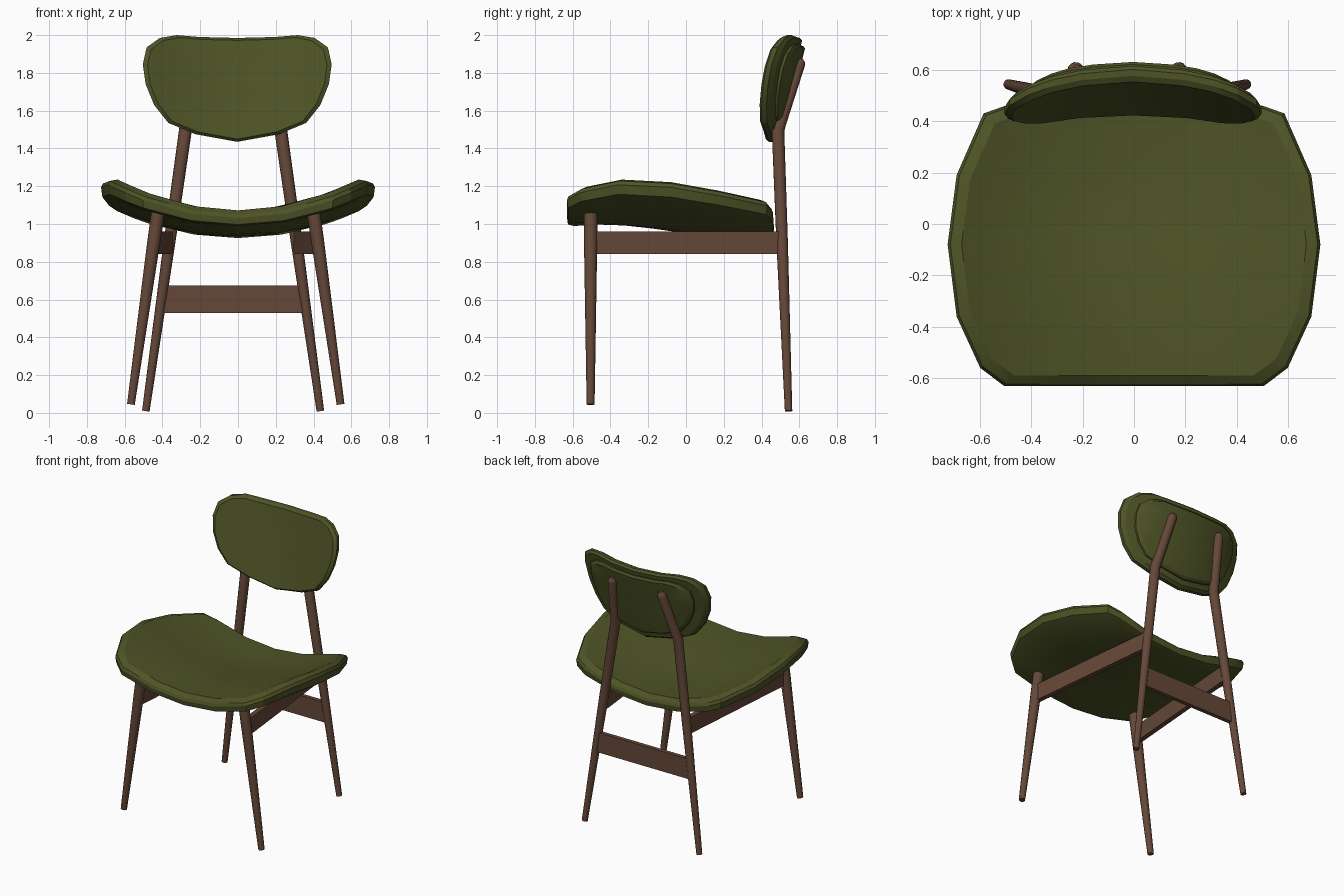
import bpy
import math
from math import radians
from mathutils import Vector

cube = bpy.data.objects.get("Cube")
if cube:
    bpy.data.objects.remove(cube, do_unlink=True)


def material(name, rgb):
    m = bpy.data.materials.new(name)
    m.use_nodes = True
    m.diffuse_color = (*rgb, 1)
    bsdf = m.node_tree.nodes["Principled BSDF"]
    bsdf.inputs["Base Color"].default_value = (*rgb, 1)
    bsdf.inputs["Roughness"].default_value = 0.8
    return m


OLIVE = material("olive upholstery", (0.075, 0.086, 0.019))
BROWN = material("brown wood", (0.130, 0.064, 0.040))


def finish(obj, mat, angle=25):
    obj.data.materials.clear()
    obj.data.materials.append(mat)
    bpy.ops.object.select_all(action='DESELECT')
    obj.select_set(True)
    bpy.context.view_layer.objects.active = obj
    if obj.type == 'CURVE':
        bpy.ops.object.convert(target='MESH')
        obj = bpy.context.object
    bpy.ops.object.shade_smooth_by_angle(angle=radians(angle))


def add_mesh(name, verts, faces, mat):
    me = bpy.data.meshes.new(name)
    me.from_pydata(verts, [], faces)
    me.update()
    obj = bpy.data.objects.new(name, me)
    bpy.context.collection.objects.link(obj)
    finish(obj, mat)


def mirrored(half):
    """Closed outline from a half outline that starts and ends on the centre line."""
    return half + [(-x, v) for x, v in reversed(half[1:-1])]


def cushion(name, outline, centre, rings, place, mat):
    """Loft scaled copies of an outline; place(x, v, offset) bends each one."""
    n = len(outline)
    verts, faces = [], []
    for scale, offset in rings:
        for x, v in outline:
            verts.append(place(x * scale, centre + (v - centre) * scale, offset))
    for r in range(len(rings) - 1):
        for i in range(n):
            j = (i + 1) % n
            a, b = r * n, (r + 1) * n
            faces.append((a + i, b + i, b + j, a + j))
    # Close both sides with a fan around the centre
    last = (len(rings) - 1) * n
    verts += [place(0, centre, rings[0][1]), place(0, centre, rings[-1][1])]
    top, bottom = len(verts) - 2, len(verts) - 1
    for i in range(n):
        j = (i + 1) % n
        faces += [(top, i, j), (bottom, last + j, last + i)]
    add_mesh(name, verts, faces, mat)


def rod(name, points):
    """Tapered round bar through (position, radius) points."""
    cu = bpy.data.curves.new(name, 'CURVE')
    cu.dimensions = '3D'
    cu.bevel_depth = 1
    cu.bevel_resolution = 5
    cu.use_fill_caps = True
    sp = cu.splines.new('POLY')
    sp.points.add(len(points) - 1)
    for p, (co, radius) in zip(sp.points, points):
        p.co = (*co, 1)
        p.radius = radius
    obj = bpy.data.objects.new(name, cu)
    bpy.context.collection.objects.link(obj)
    finish(obj, BROWN, 40)


def plank(name, start, end, thick, z0, z1):
    """Upright board between two points on the floor plan."""
    a, b = Vector(start), Vector(end)
    d = (b - a).normalized()
    side = Vector((-d.y, d.x)) * thick / 2
    plan = [a - side, b - side, b + side, a + side]
    verts = [(p.x, p.y, z) for z in (z0, z1) for p in plan]
    faces = [(3, 2, 1, 0), (4, 5, 6, 7)]
    faces += [(i, (i + 1) % 4, (i + 1) % 4 + 4, i + 4) for i in range(4)]
    add_mesh(name, verts, faces, BROWN)


# Seat: saddle-shaped pad, higher at the sides and the front
def seat_place(x, y, offset):
    t = min(max((y + 0.45) / 0.7, 0), 1)
    z = 1.04 + 0.032 * math.cos(math.pi * t) + 0.41 * x * x
    return (x, y, z + offset * (0.75 + 0.6 * x * x))


seat_outline = mirrored([
    (0, -0.63), (0.25, -0.63), (0.505, -0.63), (0.598, -0.56), (0.69, -0.36),
    (0.725, -0.08), (0.69, 0.19), (0.585, 0.43), (0.5, 0.46), (0.25, 0.465), (0, 0.465)])
cushion("seat", seat_outline, -0.08,
        [(0.2, 0), (0.4, 0), (0.6, 0), (0.78, 0), (0.925, 0), (0.985, -0.03),
         (1, -0.055), (0.99, -0.1), (0.93, -0.11), (0.7, -0.1), (0.45, -0.1), (0.2, -0.1)],
        seat_place, OLIVE)


# Backrest: leaning pad curved around the sitter, with a smaller pad behind
def back_place(x, z, offset):
    return (x - 0.004, 0.42 + 0.25 * (z - 1.44) - 0.45 * x * x + offset, z)


back_outline = mirrored([
    (0, 1.435), (0.22, 1.475), (0.365, 1.535), (0.44, 1.63), (0.485, 1.74), (0.5, 1.845),
    (0.48, 1.935), (0.41, 1.985), (0.32, 2.0), (0.2, 1.99), (0, 1.985)])
cushion("backrest", back_outline, 1.73,
        [(0.2, 0), (0.4, 0), (0.6, 0), (0.8, 0), (0.95, 0), (1, 0.02),
         (1, 0.045), (0.95, 0.062), (0.7, 0.062), (0.4, 0.062), (0.2, 0.062)],
        back_place, OLIVE)
cushion("backrest_rear_pad", back_outline, 1.73,
        [(0.3, 0.05), (0.6, 0.05), (0.83, 0.05), (0.83, 0.075), (0.78, 0.088),
         (0.55, 0.088), (0.3, 0.088)],
        back_place, OLIVE)

# Legs and side rails, each side
for label, s in (("left", 1), ("right", -1)):
    fx, bx = -0.012, -0.026
    rod("front_leg_" + label, [
        ((fx + s * 0.555, -0.505, 0.045), 0.021),
        ((fx + s * 0.435, -0.505, 0.9), 0.035),
        ((fx + s * 0.41, -0.505, 1.075), 0.036)])
    rod("back_leg_" + label, [
        ((bx + s * 0.462, 0.543, 0.01), 0.02),
        ((bx + s * 0.337, 0.509, 0.9), 0.031),
        ((bx + s * 0.252, 0.487, 1.5), 0.034),
        ((bx + s * 0.2, 0.6, 1.845), 0.031),
        ((bx + s * 0.198, 0.605, 1.865), 0.025),
        ((bx + s * 0.197, 0.608, 1.875), 0.012)])
    plank("side_rail_" + label, (fx + s * 0.43, -0.5), (bx + s * 0.337, 0.5),
          0.035, 0.84, 0.96)

# Rear stretcher
plank("rear_stretcher", (-0.4, 0.522), (0.35, 0.522), 0.03, 0.53, 0.675)
